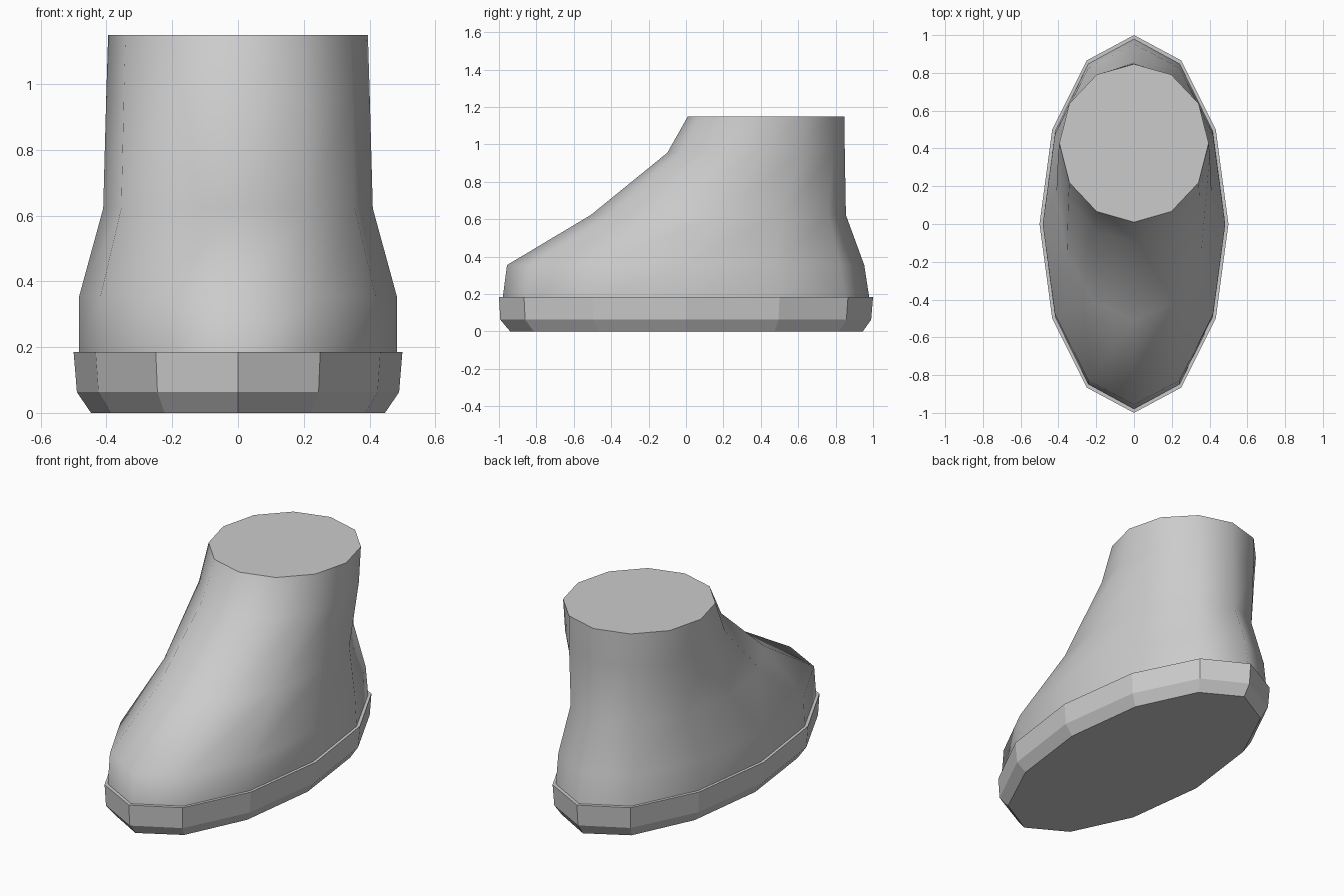
import bpy, bmesh, math

if "Cube" in bpy.data.objects:
    bpy.data.objects.remove(bpy.data.objects["Cube"])

SIDES = 12

grey = bpy.data.materials.new("light grey")
grey.diffuse_color = (0.6, 0.6, 0.6, 1)
grey.use_nodes = True
grey.node_tree.nodes["Principled BSDF"].inputs["Base Color"].default_value = grey.diffuse_color


def loft(name, rings, smooth):
    """Stack 12-sided elliptical rings given as (z, half width, y front, y back)."""
    bm = bmesh.new()
    loops = []
    for z, rx, y0, y1 in rings:
        cy, ry = (y0 + y1) / 2, (y1 - y0) / 2
        angles = [2 * math.pi * k / SIDES for k in range(SIDES)]
        loops.append([bm.verts.new((rx * math.cos(a), cy + ry * math.sin(a), z)) for a in angles])
    for a, b in zip(loops, loops[1:]):
        for i in range(SIDES):
            j = (i + 1) % SIDES
            bm.faces.new((a[i], a[j], b[j], b[i])).smooth = smooth
    # flat caps with sharp rims
    for cap in (bm.faces.new(loops[0][::-1]), bm.faces.new(loops[-1])):
        cap.smooth = False
        for e in cap.edges:
            e.smooth = False
    mesh = bpy.data.meshes.new(name)
    bm.to_mesh(mesh)
    bm.free()
    mesh.materials.append(grey)
    obj = bpy.data.objects.new(name, mesh)
    bpy.context.collection.objects.link(obj)
    return obj


# Faceted sole with a bevelled underside
loft("sole", [
    (0.0, 0.447, -0.94, 0.945),
    (0.063, 0.49, -0.993, 0.99),
    (0.185, 0.5, -1.0, 1.0),
], False)

# Smooth boot upper, from the toe box up to the ankle opening
loft("boot_upper", [
    (0.18, 0.483, -0.98, 0.98),
    (0.355, 0.483, -0.957, 0.953),
    (0.622, 0.41, -0.51, 0.855),
    (0.955, 0.401, -0.10, 0.849),
    (1.15, 0.395, 0.01, 0.847),
], True)
